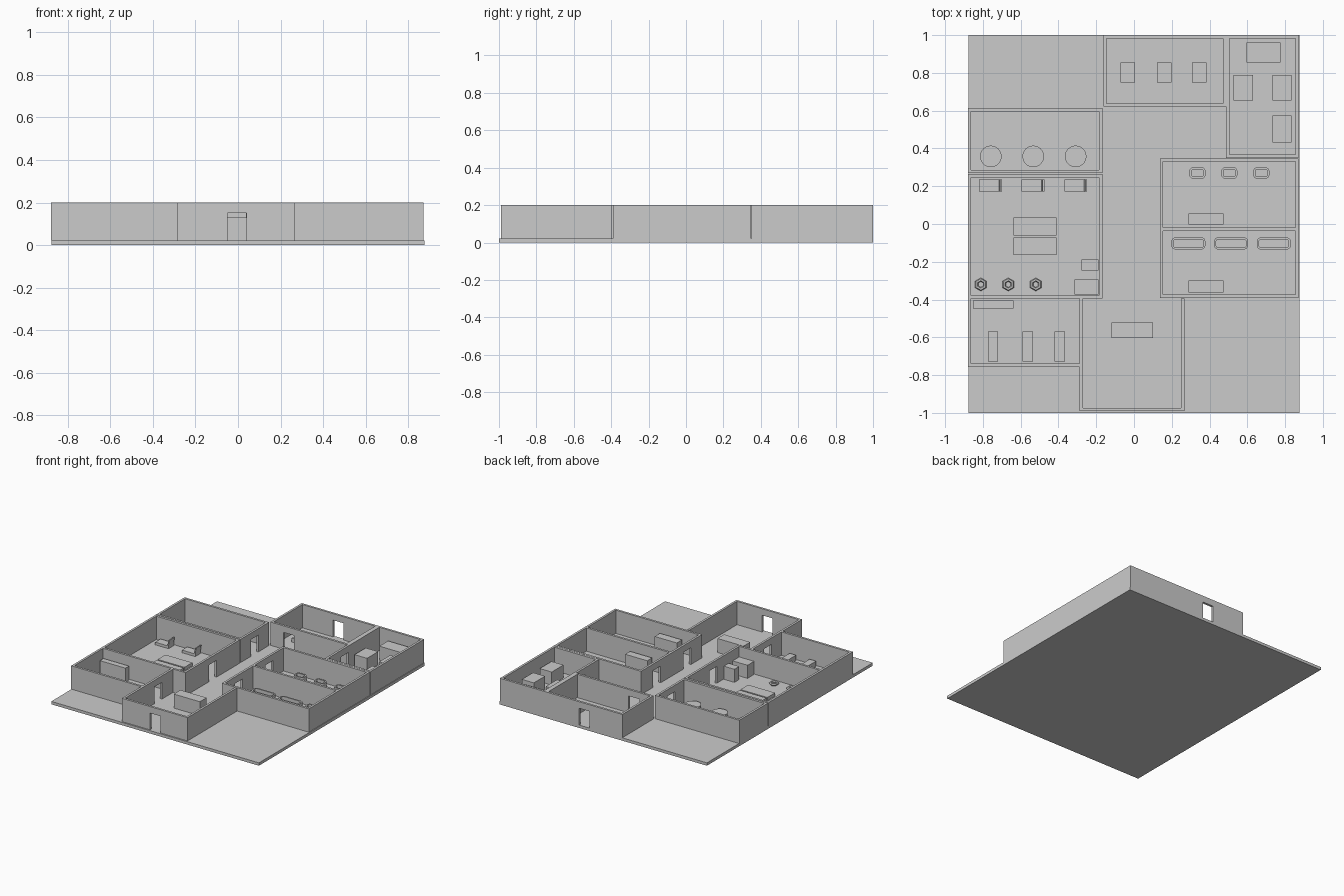
import bpy, bmesh, math

if "Cube" in bpy.data.objects:
    bpy.data.objects.remove(bpy.data.objects["Cube"])

FLOOR, TOP, DOOR_TOP, T = 0.022, 0.2, 0.15, 0.017
DOOR = 0.09


def add_box(bm, x0, x1, y0, y1, z0, z1):
    vs = bmesh.ops.create_cube(bm, size=1)["verts"]
    for v in vs:
        v.co = ((x0 + x1) / 2 + v.co.x * (x1 - x0),
                (y0 + y1) / 2 + v.co.y * (y1 - y0),
                (z0 + z1) / 2 + v.co.z * (z1 - z0))
    return vs


def finish(name, bm):
    me = bpy.data.meshes.new(name)
    bm.to_mesh(me)
    bm.free()
    ob = bpy.data.objects.new(name, me)
    bpy.context.collection.objects.link(ob)
    return ob


def box(name, x0, x1, y0, y1, h, z0=FLOOR):
    bm = bmesh.new()
    add_box(bm, x0, x1, y0, y1, z0, z0 + h)
    return finish(name, bm)


def room(name, x0, x1, y0, y1, sides, doors):
    """Walls inside the outer rectangle; sides from N/S/E/W, doors = {side: centre}."""
    for s in sides:
        bm = bmesh.new()
        along_x = s in "NS"
        # side walls butt against the front and back walls
        a0, a1 = (x0, x1) if along_x else (y0 + T * ("S" in sides), y1 - T * ("N" in sides))
        c0 = {"N": y1 - T, "S": y0, "E": x1 - T, "W": x0}[s]
        if s in doors:
            d0, d1 = doors[s] - DOOR / 2, doors[s] + DOOR / 2
            parts = [(a0, d0, FLOOR), (d0, d1, DOOR_TOP), (d1, a1, FLOOR)]
        else:
            parts = [(a0, a1, FLOOR)]
        for p, q, z in parts:
            if along_x:
                add_box(bm, p, q, c0, c0 + T, z, TOP)
            else:
                add_box(bm, c0, c0 + T, p, q, z, TOP)
        finish(f"{name}_wall_{s}", bm)


def tub(name, cx, cy, w, d, h, r):
    """Rounded basin with a rim and a sunken top."""
    bm = bmesh.new()

    def ring(inset, z):
        rr = r - inset
        pts = []
        for k, (sx, sy) in enumerate(((1, 1), (-1, 1), (-1, -1), (1, -1))):
            for i in range(5):
                a = math.pi / 2 * (k + i / 4)
                pts.append(bm.verts.new((cx + sx * (w / 2 - r) + rr * math.cos(a),
                                         cy + sy * (d / 2 - r) + rr * math.sin(a), z)))
        return pts

    rings = [ring(0, FLOOR), ring(0, FLOOR + h), ring(0.011, FLOOR + h), ring(0.011, FLOOR + h * 0.4)]
    n = len(rings[0])
    for lo, hi in zip(rings, rings[1:]):
        for i in range(n):
            j = (i + 1) % n
            bm.faces.new((lo[i], lo[j], hi[j], hi[i]))
    bm.faces.new(rings[-1])
    bm.faces.new(rings[0][::-1])
    finish(name, bm)


# Base slab
box("base_slab", -0.877, 0.877, -1, 1, FLOOR, 0)

# Rooms
room("back_room", -0.162, 0.488, 0.622, 1.0, "NSEW", {"N": 0.158, "S": -0.008})
room("back_office", 0.488, 0.872, 0.35, 1.0, "NSEW", {"W": 0.565})
room("basin_room", 0.137, 0.872, -0.036, 0.347, "NSEW", {"W": 0.155})
room("tub_room", 0.137, 0.872, -0.391, -0.036, "SEW", {"W": -0.21})
room("round_table_room", -0.88, -0.168, 0.27, 0.613, "NSEW", {"E": 0.44})
room("exercise_room", -0.88, -0.168, -0.395, 0.264, "NSEW", {"E": -0.062})
room("front_side_room", -0.88, -0.288, -0.756, -0.395, "SW", {})
room("lobby", -0.288, 0.267, -0.99, -0.395, "SEW", {"S": -0.005, "W": -0.575})

# Desks
for n, x0, x1, y0, y1 in (("reception", -0.12, 0.10, -0.603, -0.522),
                          ("basin_room", 0.288, 0.474, -0.003, 0.056),
                          ("tub_room", 0.288, 0.474, -0.363, -0.30),
                          ("side_room", -0.853, -0.637, -0.448, -0.405),
                          ("office", 0.595, 0.775, 0.855, 0.96)):
    box(n + "_desk", x0, x1, y0, y1, 0.107)

# Cabinets
for i, (x0, x1, y0, y1) in enumerate(((0.526, 0.631, 0.655, 0.79), (0.732, 0.833, 0.655, 0.79),
                                      (0.732, 0.833, 0.432, 0.574), (-0.277, -0.188, -0.246, -0.188),
                                      (-0.314, -0.188, -0.373, -0.294))):
    box(f"cabinet_{i}", x0, x1, y0, y1, 0.1)

# Low mats and benches
for i, y in enumerate((-0.013, -0.118)):
    box(f"floor_mat_{i}", -0.637, -0.41, y - 0.047, y + 0.047, 0.026)
for i, x in enumerate((-0.034, 0.16, 0.346)):
    box(f"back_room_seat_{i}", x - 0.038, x + 0.038, 0.75, 0.856, 0.03)
for i, x in enumerate((-0.747, -0.562, -0.393)):
    box(f"bench_{i}", x - 0.027, x + 0.027, -0.728, -0.57, 0.04)

# Basins and tubs
for i in range(3):
    tub(f"basin_{i}", 0.336 + 0.169 * i, 0.27, 0.085, 0.06, 0.04, 0.02)
    tub(f"tub_{i}", 0.288 + 0.226 * i, -0.103, 0.18, 0.064, 0.04, 0.022)

# Round tables, exercise machines and hexagonal rings
for i in range(3):
    bpy.ops.mesh.primitive_cylinder_add(vertices=32, radius=0.057, depth=0.05,
                                        location=(-0.758 + 0.2245 * i, 0.358, FLOOR + 0.025))
    bpy.context.object.name = f"round_table_{i}"
    bpy.ops.object.shade_smooth_by_angle()

    x = -0.82 + 0.2255 * i
    box(f"machine_deck_{i}", x, x + 0.113, 0.172, 0.236, 0.02)
    bm = bmesh.new()
    for v in add_box(bm, x + 0.104, x + 0.113, 0.172, 0.236, FLOOR + 0.02, FLOOR + 0.065):
        if v.co.z > FLOOR + 0.04:
            v.co.x += 0.007
    finish(f"machine_console_{i}", bm)

    bpy.ops.mesh.primitive_torus_add(major_segments=6, minor_segments=6, major_radius=0.025,
                                     minor_radius=0.01, rotation=(0, 0, math.pi / 6),
                                     location=(-0.811 + 0.1455 * i, -0.32, FLOOR + 0.009))
    bpy.context.object.name = f"hex_ring_{i}"
